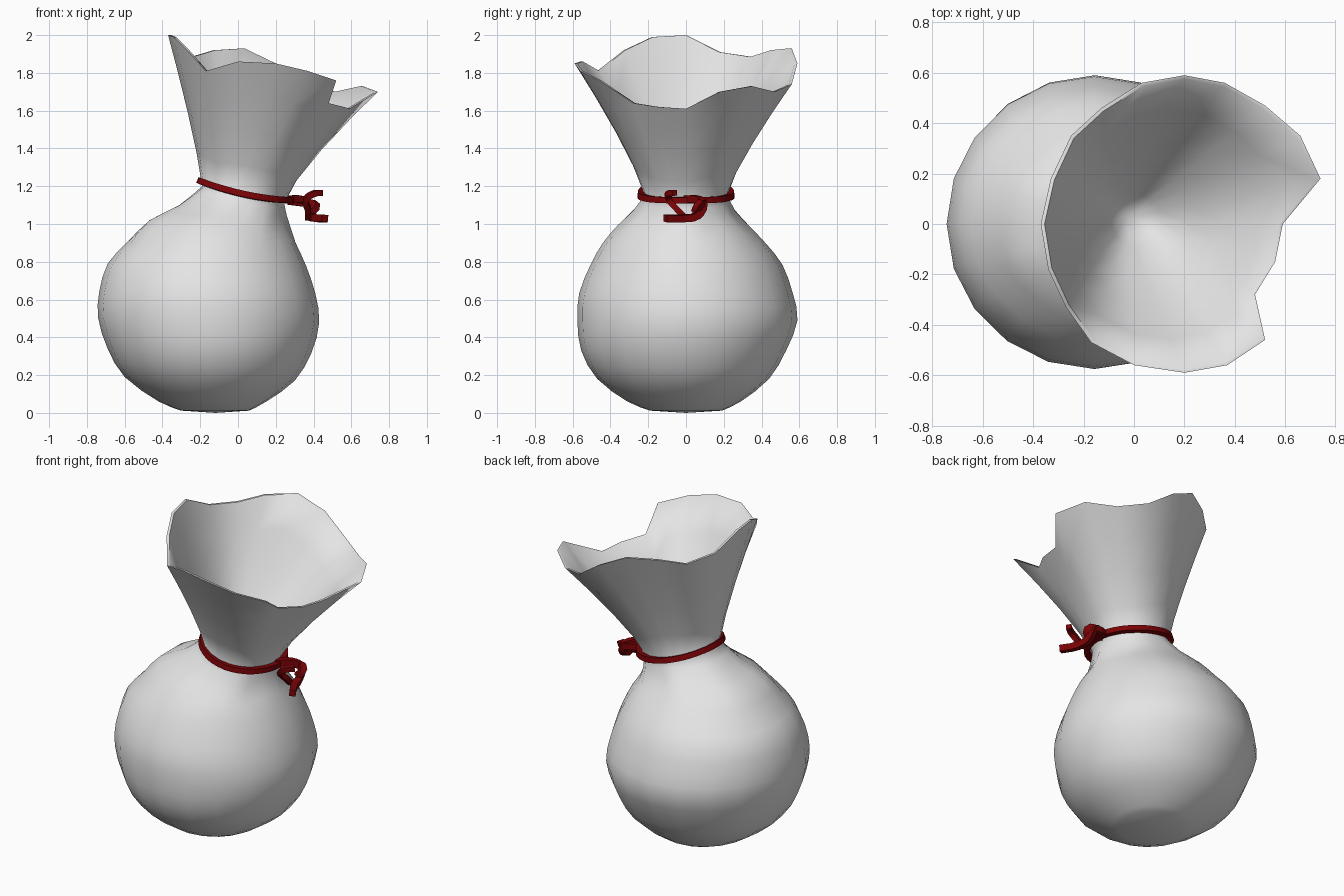
import bpy, bmesh, math
from mathutils import Vector

if "Cube" in bpy.data.objects:
    bpy.data.objects.remove(bpy.data.objects["Cube"])

def material(name, rgb):
    m = bpy.data.materials.new(name)
    m.diffuse_color = (*rgb, 1)
    m.use_nodes = True
    m.node_tree.nodes["Principled BSDF"].inputs["Base Color"].default_value = m.diffuse_color
    return m

cloth = material("light grey cloth", (0.78, 0.78, 0.78))
red = material("dark red cord", (0.2, 0.001, 0.002))
N = 20

def finish(ob, mat, angle):
    ob.data.materials.append(mat)
    bpy.ops.object.select_all(action='DESELECT')
    bpy.context.view_layer.objects.active = ob
    ob.select_set(True)
    bpy.ops.object.shade_smooth_by_angle(angle=math.radians(angle))

def ring(x0, x1, z0, z1, y0, y1):
    """Tilted oval: x range, z at its left and right ends, y range."""
    pts = []
    for k in range(N):
        a = 2 * math.pi * k / N
        u = (1 + math.cos(a)) / 2
        y = math.sin(a)
        pts.append(Vector((x0 + (x1 - x0) * u, y * (y1 if y > 0 else -y0),
                           z0 + (z1 - z0) * u)))
    return pts

# Bulging body up to the tied neck
profile = (
    (-.30, .06, .012, .012, -.19, .19), (-.42, .15, .06, .06, -.31, .29),
    (-.60, .30, .19, .17, -.47, .44), (-.69, .39, .34, .32, -.555, .53),
    (-.74, .43, .50, .48, -.575, .59), (-.735, .41, .64, .63, -.565, .565),
    (-.69, .36, .79, .78, -.505, .51), (-.59, .305, .90, .90, -.44, .42),
    (-.48, .27, 1.02, .97, -.36, .33), (-.32, .25, 1.10, 1.04, -.28, .26),
    (-.19, .245, 1.20, 1.11, -.22, .22))
base = [ring(*r) for r in profile]

# Round the body with in-between rings
rings = []
for i in range(len(base) - 1):
    rings.append(base[i])
    before, after = base[max(i - 1, 0)], base[min(i + 2, len(base) - 1)]
    rings.append([(b + c) * .5625 - (a + d) * .0625 for a, b, c, d in
                  zip(before, base[i], base[i + 1], after)])
# Soft gathered pleats on the shoulder
for r, depth in zip(rings[-5:], (.006, .011, .013, .011, .006)):
    for k, p in enumerate(r):
        s = 1 + depth * 3 * math.cos(2 * math.pi * k * 7 / N)
        c = sum(r, Vector()) / N
        p.x, p.y = c.x + (p.x - c.x) * s, c.y + (p.y - c.y) * s
neck = base[-1]
rings.append(neck)

# Ragged, flared rim
rim = [Vector(p) for p in (
    (.59, 0, 1.61), (.74, .18, 1.70), (.66, .35, 1.73), (.52, .47, 1.70),
    (.36, .56, 1.74), (.20, .59, 1.85), (.03, .56, 1.93), (-.13, .46, 1.92),
    (-.25, .35, 1.885), (-.33, .18, 1.91), (-.37, 0, 2.0), (-.34, -.18, 1.99),
    (-.27, -.33, 1.92), (-.17, -.47, 1.81), (0, -.56, 1.86), (.20, -.59, 1.85),
    (.37, -.56, 1.81), (.52, -.46, 1.76), (.48, -.28, 1.64), (.56, -.15, 1.62))]
pinch_at = Vector((-.02, .03, 1.12))

def flare(t, inset=0, pinch=0):
    out = []
    for a, b in zip(neck, rim):
        p = a.lerp(b, t ** 1.2)
        p.z = a.z + (b.z - a.z) * t
        inward = Vector((.03 + .155 * t - p.x, -p.y, 0)).normalized()
        p += inward * inset
        p.x += (pinch_at.x - p.x) * pinch
        p.y += (pinch_at.y - p.y) * pinch
        out.append(p)
    return out

steps = (.22, .48, .75, 1)
rings += [flare(t) for t in steps]
# Inner lining narrows to a pinch inside the neck
rings += [flare(t, .015, p) for t, p in
          ((1, 0), (.75, .02), (.48, .08), (.25, .25), (.08, .55))]

bm = bmesh.new()
vr = [[bm.verts.new(p) for p in r] for r in rings]
for a, b in zip(vr, vr[1:]):
    for k in range(N):
        j = (k + 1) % N
        bm.faces.new((a[k], a[j], b[j], b[k]))
bottom, pinch = bm.verts.new((-.12, 0, 0)), bm.verts.new(pinch_at)
for k in range(N):
    j = (k + 1) % N
    bm.faces.new((bottom, vr[0][j], vr[0][k]))
    bm.faces.new((pinch, vr[-1][k], vr[-1][j]))
bmesh.ops.recalc_face_normals(bm, faces=bm.faces)
me = bpy.data.meshes.new("sack")
bm.to_mesh(me)
bm.free()
sack = bpy.data.objects.new("sack", me)
bpy.context.collection.objects.link(sack)
finish(sack, cloth, 60)

def cord(name, pts, radius, closed=False):
    cu = bpy.data.curves.new(name, 'CURVE')
    cu.dimensions = '3D'
    cu.bevel_depth = radius
    cu.bevel_resolution = 0
    cu.resolution_u = 3
    cu.use_fill_caps = True
    sp = cu.splines.new('BEZIER')
    sp.bezier_points.add(len(pts) - 1)
    sp.use_cyclic_u = closed
    for bp, p in zip(sp.bezier_points, pts):
        bp.co = p
        bp.tilt = math.pi / 4
        bp.handle_left_type = bp.handle_right_type = 'AUTO'
    ob = bpy.data.objects.new(name, cu)
    bpy.context.collection.objects.link(ob)
    bpy.ops.object.select_all(action='DESELECT')
    bpy.context.view_layer.objects.active = ob
    ob.select_set(True)
    bpy.ops.object.convert(target='MESH')
    finish(bpy.context.view_layer.objects.active, red, 50)

# Cord round the neck, sagging towards the knot
loop = []
for k in range(12):
    a = 2 * math.pi * k / 12
    x = .04 + .24 * math.cos(a)
    loop.append((x, .24 * math.sin(a), 1.165 - .24 * x + .35 * x * x))
cord("neck_cord", loop, .023, True)

# Knot: a thick hook with a lower loose end, and an upper loose end
cord("knot_hook", [(.26, .0, 1.13), (.33, .06, 1.13), (.38, .09, 1.10),
                   (.39, .06, 1.045), (.41, -.02, 1.03), (.46, -.11, 1.03)], .027)
cord("knot_wrap", [(.27, .06, 1.12), (.35, .09, 1.11), (.41, .07, 1.10),
                   (.38, .05, 1.06)], .026)
cord("loose_end_upper", [(.37, .0, 1.03), (.37, -.05, 1.08), (.36, -.09, 1.13),
                         (.40, -.09, 1.16), (.44, -.06, 1.165)], .022)
